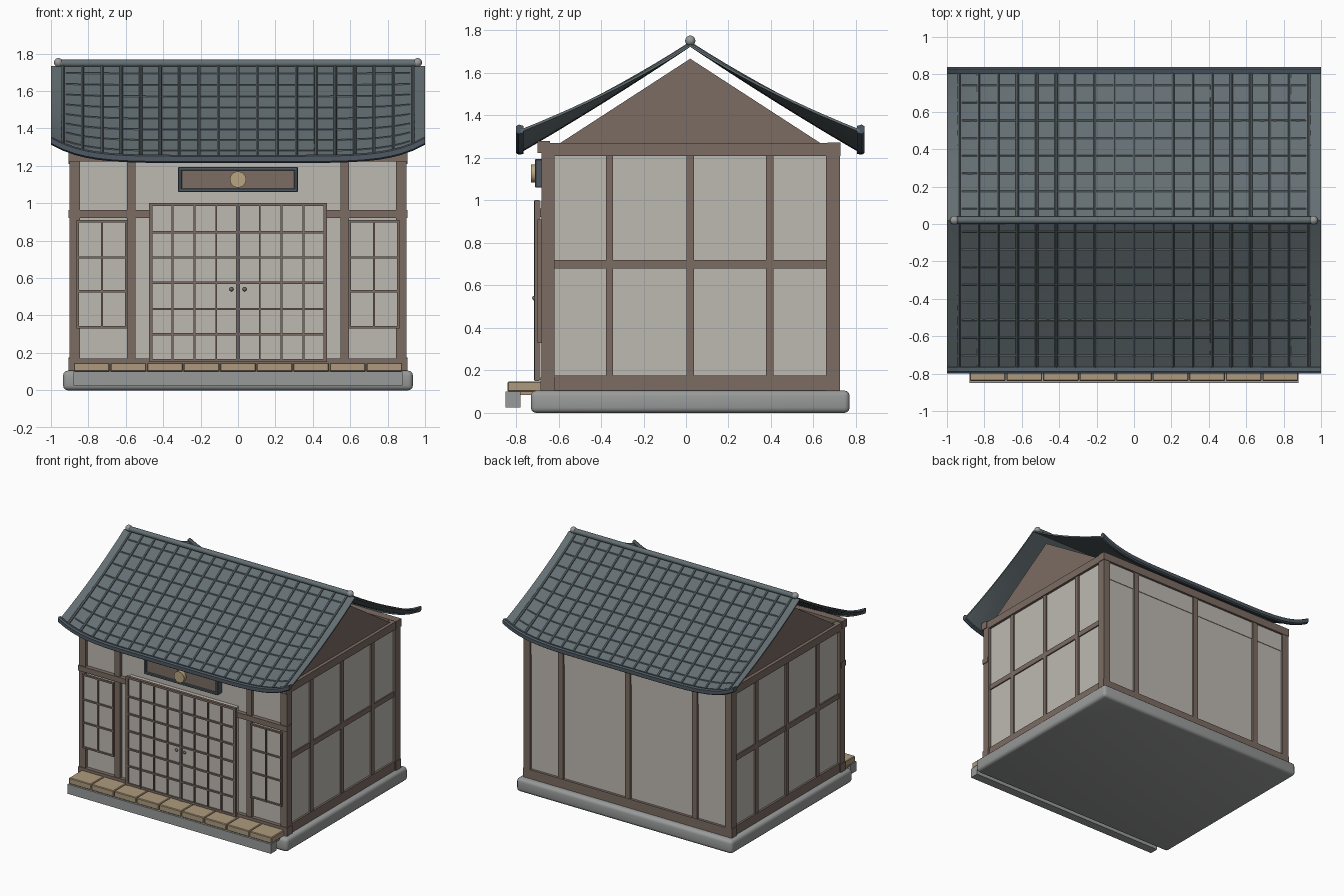
import bpy, bmesh, math
from mathutils import Vector

if "Cube" in bpy.data.objects:
    bpy.data.objects.remove(bpy.data.objects["Cube"])


def material(name, r, g, b):
    m = bpy.data.materials.new(name)
    m.diffuse_color = [((c / 255 + 0.055) / 1.055) ** 2.4 for c in (r, g, b)] + [1]
    m.use_nodes = True
    m.node_tree.nodes["Principled BSDF"].inputs["Base Color"].default_value = m.diffuse_color
    return m


PLASTER = material("plaster", 190, 186, 178)
TIMBER = material("brown timber", 124, 108, 99)
TILE = material("roof tile", 100, 111, 115)
STONE = material("grey stone", 153, 155, 154)
PLANK = material("pale wood", 174, 154, 126)
SLATE = material("dark slate", 78, 90, 99)
GOLD = material("gold", 186, 166, 128)

CY = 0.02  # middle of the house in y


def make(name, bm, mat, smooth=False):
    bmesh.ops.recalc_face_normals(bm, faces=bm.faces)
    me = bpy.data.meshes.new(name)
    bm.to_mesh(me)
    bm.free()
    ob = bpy.data.objects.new(name, me)
    bpy.context.collection.objects.link(ob)
    me.materials.append(mat)
    if smooth:
        bpy.context.view_layer.objects.active = ob
        ob.select_set(True)
        bpy.ops.object.shade_smooth_by_angle(angle=math.radians(40))
        ob.select_set(False)
    return ob


def boxes(name, mat, items, bevel=0, segments=1):
    """Each item is (x0, x1, y0, y1, z0, z1)."""
    bm = bmesh.new()
    for x0, x1, y0, y1, z0, z1 in items:
        vs = bmesh.ops.create_cube(bm, size=1)["verts"]
        for v in vs:
            v.co = Vector((x0 + (v.co.x + .5) * (x1 - x0), y0 + (v.co.y + .5) * (y1 - y0),
                           z0 + (v.co.z + .5) * (z1 - z0)))
    if bevel:
        bmesh.ops.bevel(bm, geom=bm.edges[:], offset=bevel, segments=segments,
                        affect='EDGES', profile=0.5)
    return make(name, bm, mat, segments > 1)


def both_sides(items):
    return items + [(-b, -a, *rest) for a, b, *rest in items]


def sweep(bm, rings):
    """Skin a list of equal closed rings and cap the ends."""
    rows = [[bm.verts.new(p) for p in ring] for ring in rings]
    n = len(rows[0])
    for a, b in zip(rows, rows[1:]):
        for i in range(n):
            bm.faces.new((a[i], a[(i + 1) % n], b[(i + 1) % n], b[i]))
    bm.faces.new(rows[0])
    bm.faces.new(rows[-1])


def cylinder(name, mat, center, radius, length, axis, sides=16):
    bm = bmesh.new()
    bmesh.ops.create_cone(bm, cap_ends=True, segments=sides, radius1=radius,
                          radius2=radius, depth=length)
    turn = Vector((0, 0, 1)).rotation_difference(Vector(axis)).to_matrix()
    for v in bm.verts:
        v.co = turn @ v.co + Vector(center)
    return make(name, bm, mat, True)


def balls(name, mat, centers, radius):
    bm = bmesh.new()
    for c in centers:
        vs = bmesh.ops.create_uvsphere(bm, u_segments=16, v_segments=10, radius=radius)["verts"]
        bmesh.ops.translate(bm, verts=vs, vec=c)
    return make(name, bm, mat, True)


# Foundation and porch step
boxes("foundation", STONE, [(-.935, .935, -.73, .77, 0, .105)], .025, 3)
boxes("step_stone", STONE, [(-.88, .88, -.85, -.78, .025, .1)])
boxes("step_support", PLANK, [(-.87, .87, -.80, -.66, .085, .105)])
pw = 1.76 / 9
boxes("step_planks", PLANK,
      [(-.88 + i * pw + .002, -.88 + (i + 1) * pw - .002, -.84, -.68, .1, .147) for i in range(9)],
      .005)

# Plaster walls
boxes("walls", PLASTER, [(-.88, .88, -.655, .705, .105, 1.25)])
boxes("back_upper_panel", PLASTER, [(-.87, .87, .70, .71, 1.07, 1.215)])

# Timber frame
boxes("corner_posts", TIMBER, both_sides([
    (.845, .9, -.68, -.62, .105, 1.25), (.845, .9, .66, .725, .105, 1.25)]))
boxes("side_posts", TIMBER, both_sides(
    [(.86, .892, y - .0175, y + .0175, .12, 1.23) for y in (-.36, CY, .395)]))
boxes("side_beams", TIMBER, both_sides(
    [(.85, .895, -.68, .725, .105, .175), (.86, .89, -.65, .7, .68, .72),
     (.85, .9, -.68, .725, 1.21, 1.27)]))
boxes("front_posts", TIMBER, both_sides([(.548, .594, -.68, -.64, .12, 1.24)]))
boxes("back_posts", TIMBER,
      [(x - .022, x + .022, .69, .722, .12, 1.24) for x in (-.58, 0, .58)])
boxes("front_beams", TIMBER, [(-.905, .905, -.685, -.62, .105, .17),
                              (-.905, .905, -.70, -.64, 1.222, 1.28)]
      + both_sides([(.46, .905, -.688, -.63, .922, .963)]))
boxes("back_beams", TIMBER, [(-.905, .905, .665, .725, .105, .175),
                             (-.905, .905, .665, .728, 1.21, 1.272)])

# Gable prism
bm = bmesh.new()
sweep(bm, [[(x, -.6, 1.265), (x, .64, 1.265), (x, CY, 1.667)] for x in (-.875, .875)])
make("gable", bm, TIMBER)

# Sliding doors with lattice
boxes("door_panels", PLASTER, [(-.465, .465, -.70, -.65, .155, .995)])
lattice = [(x - w, x + w, -.712, -.69, .15, 1.0) for x, w in
           [(i * .1165, .010 if i in (-4, 0, 4) else .005) for i in range(-4, 5)]]
lattice += [(-.472, .472, -.711, -.69, z - h, z + h) for z, h in
            ((.16, .008), (.30, .006), (.435, .006), (.575, .006), (.71, .006), (.845, .006), (.993, .008))]
boxes("door_lattice", TIMBER, lattice)
boxes("door_gap", SLATE, [(-.002, .002, -.715, -.70, .155, 1.0)])
balls("door_handles", TIMBER, [(-.035, -.713, .54), (.035, -.713, .54)], .011)

# Side windows with lattice
boxes("window_panels", PLASTER, both_sides([(.595, .86, -.688, -.65, .335, .905)]))
bars = [(x - .006, x + .006, -.698, -.68, .33, .91) for x in (.598, .727, .857)]
bars += [(.592, .863, -.697, -.68, z - .006, z + .006) for z in (.337, .53, .71, .904)]
boxes("window_lattice", TIMBER, both_sides(bars))

# Sign board over the door
boxes("sign_frame", SLATE, [(-.32, .32, -.71, -.65, 1.06, 1.08), (-.32, .32, -.71, -.65, 1.175, 1.195),
                            (-.32, -.3, -.71, -.65, 1.06, 1.195), (.3, .32, -.71, -.65, 1.06, 1.195)], .004)
boxes("sign_board", TIMBER, [(-.305, .305, -.70, -.65, 1.075, 1.18)])
cylinder("sign_disc", GOLD, (0, -.712, 1.127), .043, .036, (0, 1, 0), 24)

# Roof surface: t runs from ridge to eave, the eave corners sweep up
RUN = .80


def roof_z(x, t):
    return 1.735 - .5 * t - .035 * t * (1 - t) + .098 * abs(x) ** 6 * t ** 1.5


def roof_point(x, t, side, up=0):
    return Vector((x, CY + side * RUN * t, roof_z(x, t) + up))


NX, NT = 32, 10
for side, label in ((-1, "front"), (1, "back")):
    # Tile sheet
    bm = bmesh.new()
    rings = []
    for i in range(NX + 1):
        x = -1 + 2 * i / NX
        rings.append([roof_point(x, j / NT, side) for j in range(NT + 1)]
                     + [roof_point(x, j / NT, side, -.012) for j in range(NT, -1, -1)])
    sweep(bm, rings)
    make(label + "_roof_sheet", bm, TILE, True)

    # Round tile ribs running down the slope
    bm = bmesh.new()
    for k in range(-9, 10):
        x = k * .104
        rings = []
        for j in range(NT + 1):
            t = .01 + .99 * j / NT
            rings.append([roof_point(x + dx, t, side, up) for dx, up in
                          ((-.009, -.004), (-.007, .008), (0, .013), (.007, .008), (.009, -.004))])
        sweep(bm, rings)
    make(label + "_roof_ribs", bm, TILE)

    # Course edges between the ribs
    bm = bmesh.new()
    for r in range(8):
        t = .08 + r * .118
        rings = []
        for i in range(33):
            x = -.92 + 1.84 * i / 32
            rings.append([roof_point(x, t - .012, side, -.002), roof_point(x, t, side, .005),
                          roof_point(x, t + .003, side, -.002)])
        sweep(bm, rings)
    make(label + "_tile_courses", bm, TILE)

    # Eave edging that follows the upswept corners
    bm = bmesh.new()
    rings = []
    for i in range(NX + 1):
        x = -1 + 2 * i / NX
        e = roof_point(x, 1, side)
        rings.append([e + Vector((0, side * dy, dz)) for dy, dz in
                      ((-.015, -.016), (.008, -.02), (.02, -.012), (.02, .016), (.008, .024), (-.015, .018))])
    sweep(bm, rings)
    make(label + "_eave_edging", bm, SLATE)

# Ridge pole with end balls
cylinder("ridge_pole", TILE, (0, CY, 1.748), .02, 1.92, (1, 0, 0), 12)
balls("ridge_balls", STONE, [(-.96, CY, 1.752), (.96, CY, 1.752)], .024)
